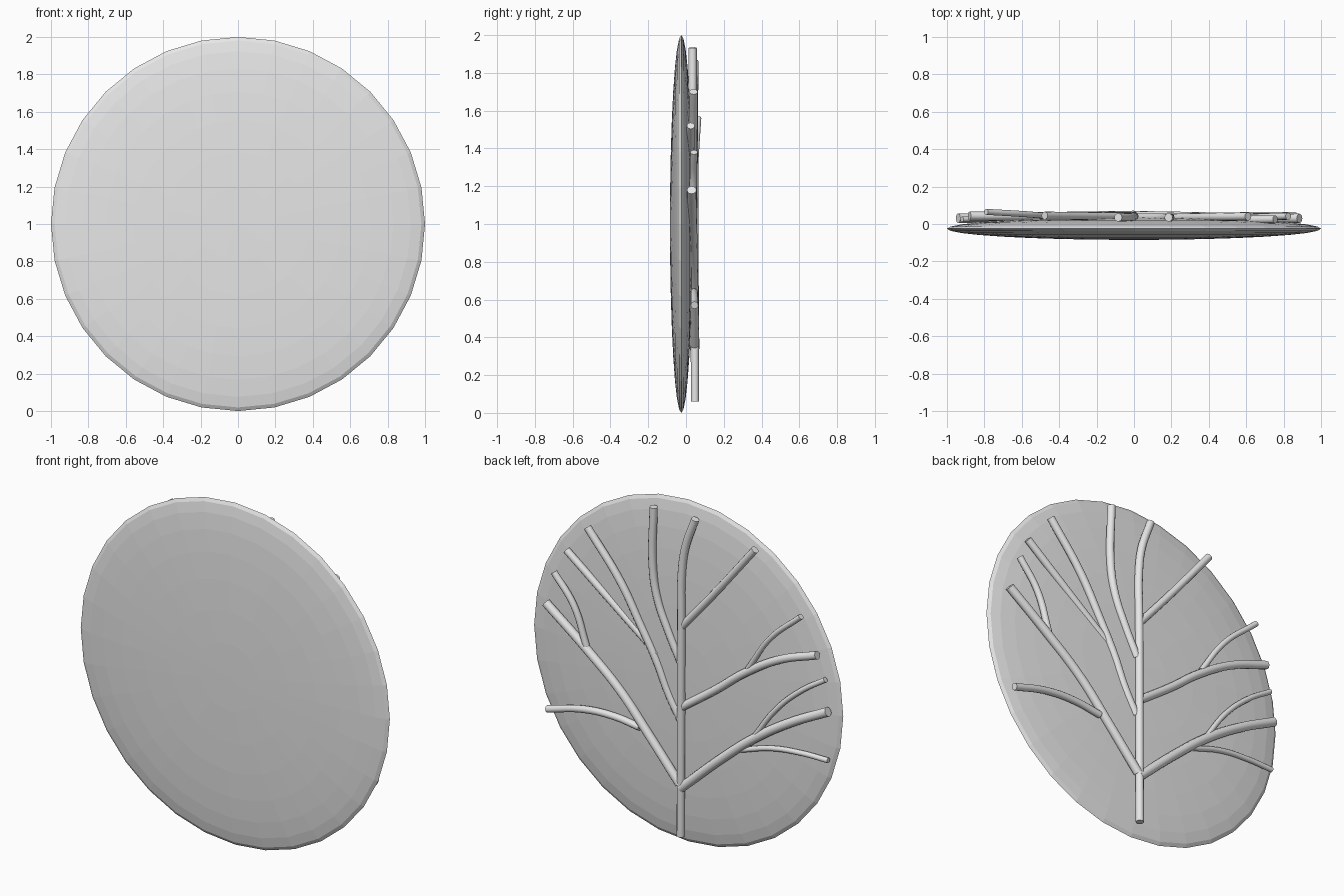
import bpy
import math

cube = bpy.data.objects.get("Cube")
if cube:
    bpy.data.objects.remove(cube, do_unlink=True)

# One plain grey for everything
grey = bpy.data.materials.new("plain_grey")
grey.use_nodes = True
grey.diffuse_color = (0.8, 0.8, 0.8, 1)
grey.node_tree.nodes["Principled BSDF"].inputs["Base Color"].default_value = (0.8, 0.8, 0.8, 1)


def branch(name, radius, y_base, y_tip, points):
    """Round capped tube through (x, z) points, its depth running from base to tip."""
    curve = bpy.data.curves.new(name, "CURVE")
    curve.dimensions = "3D"
    curve.bevel_depth = radius
    curve.bevel_resolution = 4
    curve.resolution_u = 8
    curve.use_fill_caps = True
    spline = curve.splines.new("BEZIER")
    spline.bezier_points.add(len(points) - 1)
    for i, (knot, (x, z)) in enumerate(zip(spline.bezier_points, points)):
        t = i / (len(points) - 1)
        knot.co = (x, y_base + (y_tip - y_base) * t, z)
        knot.handle_left_type = knot.handle_right_type = "AUTO"
    obj = bpy.data.objects.new(name, curve)
    bpy.context.collection.objects.link(obj)
    bpy.ops.object.select_all(action="DESELECT")
    obj.select_set(True)
    bpy.context.view_layer.objects.active = obj
    bpy.ops.object.convert(target="MESH")
    obj = bpy.context.object
    obj.name = name
    obj.data.materials.clear()
    obj.data.materials.append(grey)
    bpy.ops.object.shade_smooth_by_angle(angle=math.radians(40))


# Flattened faceted crown, poles facing front and back
bpy.ops.mesh.primitive_uv_sphere_add(segments=32, ring_count=16, radius=1,
                                     location=(0, -0.025, 1),
                                     rotation=(math.pi / 2, 0, 0))
crown = bpy.context.object
crown.name = "crown_disc"
crown.scale = (1, 1, 0.06)
crown.data.materials.append(grey)

# Trunk
branch("trunk", 0.022, 0.048, 0.035,
       [(0, 0.06), (0, 0.7), (0, 1.33), (0, 1.58), (-0.02, 1.74), (-0.085, 1.93)])

# Branches on the left (+x)
branch("left_top_branch", 0.022, 0.035, 0.035,
       [(0.01, 1.07), (0.09, 1.23), (0.16, 1.4), (0.19, 1.57), (0.185, 1.93)])
branch("left_upper_branch", 0.022, 0.028, 0.04,
       [(0.01, 0.72), (0.09, 0.86), (0.17, 1.04), (0.27, 1.22), (0.4, 1.44), (0.61, 1.7)])
branch("left_middle_branch", 0.021, 0.02, 0.025,
       [(0.17, 1.07), (0.47, 1.3), (0.755, 1.52)])
branch("left_main_branch", 0.025, 0.045, 0.03,
       [(0.01, 0.36), (0.21, 0.59), (0.4, 0.8), (0.63, 0.99), (0.885, 1.18)])
branch("left_main_upper_twig", 0.019, 0.035, 0.042,
       [(0.62, 1.0), (0.7, 1.22), (0.825, 1.38)])
branch("left_main_lower_twig", 0.02, 0.04, 0.045,
       [(0.27, 0.62), (0.435, 0.64), (0.63, 0.63), (0.865, 0.57)])

# Branches on the right (-x)
branch("right_top_branch", 0.021, 0.04, 0.045,
       [(0, 1.28), (-0.22, 1.54), (-0.478, 1.86)])
branch("right_middle_branch", 0.023, 0.04, 0.043,
       [(0, 0.81), (-0.22, 0.97), (-0.41, 1.12), (-0.64, 1.26), (-0.88, 1.35)])
branch("right_middle_twig", 0.016, 0.04, 0.065,
       [(-0.43, 1.15), (-0.58, 1.37), (-0.79, 1.56)])
branch("right_main_branch", 0.026, 0.045, 0.03,
       [(0, 0.34), (-0.25, 0.57), (-0.48, 0.76), (-0.71, 0.91), (-0.94, 1.03)])
branch("right_main_upper_twig", 0.015, 0.04, 0.025,
       [(-0.46, 0.75), (-0.61, 0.96), (-0.77, 1.11), (-0.92, 1.21)])
branch("right_main_lower_twig", 0.015, 0.035, 0.02,
       [(-0.38, 0.66), (-0.58, 0.72), (-0.77, 0.74), (-0.935, 0.74)])
